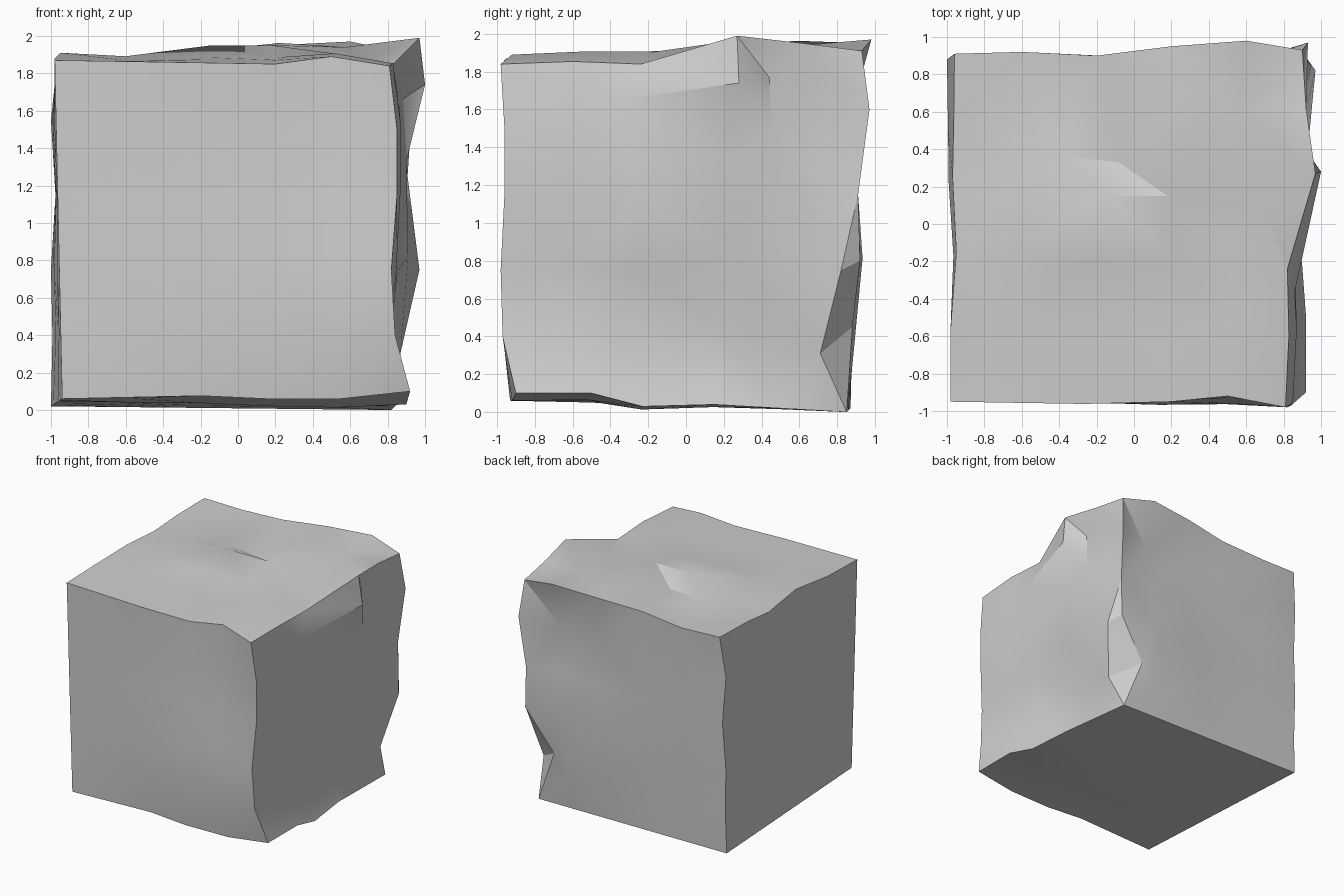
import bpy
import bmesh
from itertools import product
from mathutils import Vector

default_cube = bpy.data.objects.get("Cube")
if default_cube:
    bpy.data.objects.remove(default_cube, do_unlink=True)

SEGMENTS = 5
LOW, HIGH = 0, SEGMENTS

# Corners of the worn block, keyed by grid index along x, y, z
corners = {
    (LOW, LOW, LOW): (-.94, -.93, .06),
    (HIGH, LOW, LOW): (.92, -.9, .1),
    (LOW, HIGH, LOW): (-1, .87, .02),
    (HIGH, HIGH, LOW): (.82, .85, 0),
    (LOW, LOW, HIGH): (-.98, -.95, 1.87),
    (HIGH, LOW, HIGH): (.81, -.98, 1.84),
    (LOW, HIGH, HIGH): (-.96, .91, 1.9),
    (HIGH, HIGH, HIGH): (.9, .93, 1.91),
}

# Chipped top rim
top_rim = {
    (3, LOW, HIGH): (.2, -.95, 1.85),
    (4, LOW, HIGH): (.5, -.92, 1.89),
    (HIGH, 2, HIGH): (.82, -.24, 1.84),
    (HIGH, 3, HIGH): (.97, .27, 1.99),
    (HIGH, 4, HIGH): (.92, .62, 1.95),
    (1, HIGH, HIGH): (-.6, .92, 1.89),
    (2, HIGH, HIGH): (-.2, .9, 1.92),
    (3, HIGH, HIGH): (.2, .95, 1.95),
    (4, HIGH, HIGH): (.6, .98, 1.97),
    (LOW, 1, HIGH): (-.98, -.55, 1.88),
    (LOW, 2, HIGH): (-.95, -.15, 1.91),
    (LOW, 3, HIGH): (-.97, .25, 1.87),
}

# Chipped upright edges and lower rim
side_edges = {
    (HIGH, LOW, 1): (.84, -.97, .4),
    (HIGH, LOW, 2): (.82, -.98, .75),
    (HIGH, LOW, 3): (.85, -.96, 1.15),
    (HIGH, LOW, 4): (.85, -.96, 1.5),
    (HIGH, HIGH, 1): (.65, .88, .45),
    (HIGH, HIGH, 2): (.9, .92, .8),
    (HIGH, HIGH, 3): (.9, .91, 1.15),
    (HIGH, HIGH, 4): (.93, .97, 1.6),
    (LOW, HIGH, 2): (-1, .88, .75),
    (LOW, HIGH, 4): (-1, .88, 1.55),
    (HIGH, 1, LOW): (.92, -.5, .1),
    (HIGH, 2, LOW): (.9, -.23, .03),
    (3, LOW, LOW): (.15, -.93, .06),
    (4, LOW, LOW): (.55, -.92, .06),
}

# Step in the top, overhanging lip, corner notch and hollow back
dents = {
    (2, 3, HIGH): (-.14, .15, 1.95),
    (3, 3, HIGH): (.18, .15, 1.95),
    (4, 3, HIGH): (.69, .08, 1.86),
    (1, 4, HIGH): (-.37, .36, 1.87),
    (2, 4, HIGH): (-.08, .33, 1.86),
    (4, 4, HIGH): (.57, .62, 1.94),
    (HIGH, 2, 4): (.86, -.36, 1.65),
    (HIGH, 3, 4): (1, .28, 1.74),
    (HIGH, 4, 4): (.88, .44, 1.77),
    (HIGH, 3, 3): (.9, .2, 1.33),
    (HIGH, 4, 3): (.88, .45, 1.46),
    (HIGH, 4, 2): (.97, .82, .75),
    (HIGH, 4, 1): (.87, .71, .31),
    (4, HIGH, 1): (.52, .88, .25),
    (3, HIGH, 3): (.2, .9, 1.17),
    (4, HIGH, 3): (.58, .9, 1.17),
    (3, HIGH, 4): (.2, .9, 1.57),
    (4, HIGH, 4): (.6, .87, 1.57),
}


def with_index(key, axis, value):
    changed = list(key)
    changed[axis] = value
    return tuple(changed)


def free_axes(key):
    return [axis for axis in range(len(key)) if key[axis] not in (LOW, HIGH)]


def blend(points, key, axis):
    """Point on the straight line between both ends of a grid row."""
    start = points[with_index(key, axis, LOW)]
    end = points[with_index(key, axis, HIGH)]
    return start.lerp(end, key[axis] / SEGMENTS)


def patch_point(points, key, across, along):
    """Fill a face smoothly from its four boundary edges."""
    low_side = with_index(key, along, LOW)
    high_side = with_index(key, along, HIGH)
    ruled = blend(points, low_side, across).lerp(
        blend(points, high_side, across), key[along] / SEGMENTS)
    return blend(points, key, across) + blend(points, key, along) - ruled


# Positions: corners first, then edges, then face interiors
points = {key: Vector(place) for key, place in corners.items()}
shell = [key for key in product(range(SEGMENTS + 1), repeat=3)
         if len(free_axes(key)) < len(key)]
edge_places = {**top_rim, **side_edges}
for key in shell:
    axes = free_axes(key)
    if len(axes) == 1:
        placed = edge_places.get(key)
        points[key] = Vector(placed) if placed else blend(points, key, axes[0])
for key in shell:
    axes = free_axes(key)
    if len(axes) == 2:
        points[key] = patch_point(points, key, *axes)
for key, place in dents.items():
    points[key] = Vector(place)

# Six gridded sides joined into one closed block
bm = bmesh.new()
verts = {key: bm.verts.new(points[key]) for key in shell}
for axis, side in product(range(3), (LOW, HIGH)):
    across, along = [other for other in range(3) if other != axis]
    for u, v in product(range(SEGMENTS), repeat=2):
        quad = []
        for du, dv in ((0, 0), (1, 0), (1, 1), (0, 1)):
            key = with_index((side, side, side), across, u + du)
            quad.append(verts[with_index(key, along, v + dv)])
        bm.faces.new(quad)
bmesh.ops.recalc_face_normals(bm, faces=bm.faces)
bmesh.ops.triangulate(bm, faces=bm.faces, quad_method='SHORT_EDGE')

mesh = bpy.data.meshes.new("stone_block")
bm.to_mesh(mesh)
bm.free()
block = bpy.data.objects.new("stone_block", mesh)
bpy.context.collection.objects.link(block)

# Plain stone colour
stone = bpy.data.materials.new("grey_stone")
stone.use_nodes = True
colour = (.62, .62, .62, 1)
stone.diffuse_color = colour
stone.node_tree.nodes["Principled BSDF"].inputs["Base Color"].default_value = colour
mesh.materials.append(stone)

# Smooth faces with crisp block edges
bpy.ops.object.select_all(action='DESELECT')
block.select_set(True)
bpy.context.view_layer.objects.active = block
bpy.ops.object.shade_smooth_by_angle(angle=.52)
